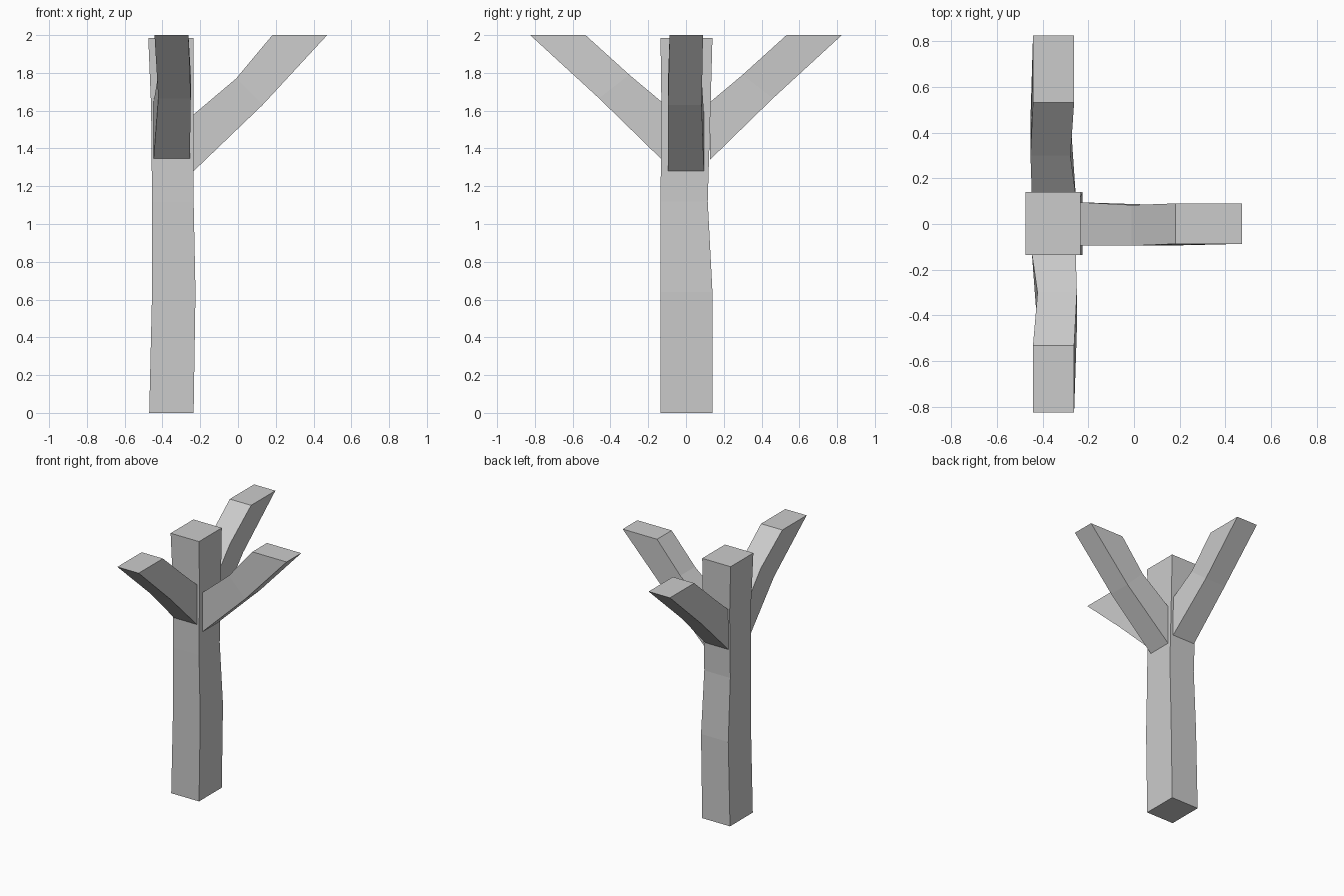
import bpy, bmesh

cube = bpy.data.objects.get("Cube")
if cube:
    bpy.data.objects.remove(cube, do_unlink=True)

GREY = (0.6, 0.6, 0.6, 1.0)
grey = bpy.data.materials.new("plain grey")
grey.use_nodes = True
grey.diffuse_color = GREY
grey.node_tree.nodes["Principled BSDF"].inputs["Base Color"].default_value = GREY


def loft(name, rings):
    """Skin a closed, flat-shaded beam through four-cornered rings."""
    bm = bmesh.new()
    loops = [[bm.verts.new(p) for p in ring] for ring in rings]
    for a, b in zip(loops, loops[1:]):
        for i in range(4):
            j = (i + 1) % 4
            bm.faces.new((a[i], a[j], b[j], b[i]))
    bm.faces.new(loops[0])
    bm.faces.new(loops[-1])
    bmesh.ops.recalc_face_normals(bm, faces=bm.faces)
    mesh = bpy.data.meshes.new(name)
    bm.to_mesh(mesh)
    bm.free()
    mesh.materials.append(grey)
    obj = bpy.data.objects.new(name, mesh)
    bpy.context.collection.objects.link(obj)
    return obj


def branch(name, sections, place):
    """Section: lower reach and height, upper reach and height, side limits."""
    rings = []
    for low, z_low, high, z_high, s0, s1 in sections:
        corners = ((low, s0, z_low), (low, s1, z_low),
                   (high, s1, z_high), (high, s0, z_high))
        rings.append([place(*c) for c in corners])
    loft(name, rings)


# Slightly crooked trunk: height, x limits, y limits
trunk = [(0, -0.47, -0.235, -0.135, 0.14),
         (0.64, -0.455, -0.225, -0.135, 0.14),
         (1.12, -0.455, -0.235, -0.135, 0.115),
         (1.62, -0.46, -0.235, -0.13, 0.13),
         (1.985, -0.475, -0.235, -0.135, 0.14)]
loft("trunk", [[(x0, y0, z), (x1, y0, z), (x1, y1, z), (x0, y1, z)]
               for z, x0, x1, y0, y1 in trunk])

# Branch on the left side
branch("left_branch",
       [(-0.235, 1.28, -0.235, 1.58, -0.095, 0.095),
        (0.13, 1.63, -0.01, 1.77, -0.095, 0.083),
        (0.472, 2.0, 0.182, 2.0, -0.087, 0.09)],
       lambda out, side, z: (out, side, z))

# Front and back branches share one profile and differ in their bend
for name, sign, bend in (("front_branch", -1, (-0.422, -0.25)),
                         ("back_branch", 1, (-0.453, -0.278))):
    branch(name,
           [(0.127, 1.34, 0.127, 1.645, -0.447, -0.255),
            (0.46, 1.665, 0.3, 1.79, *bend),
            (0.825, 2.0, 0.532, 2.0, -0.442, -0.262)],
           lambda out, side, z, s=sign: (side, s * out, z))
